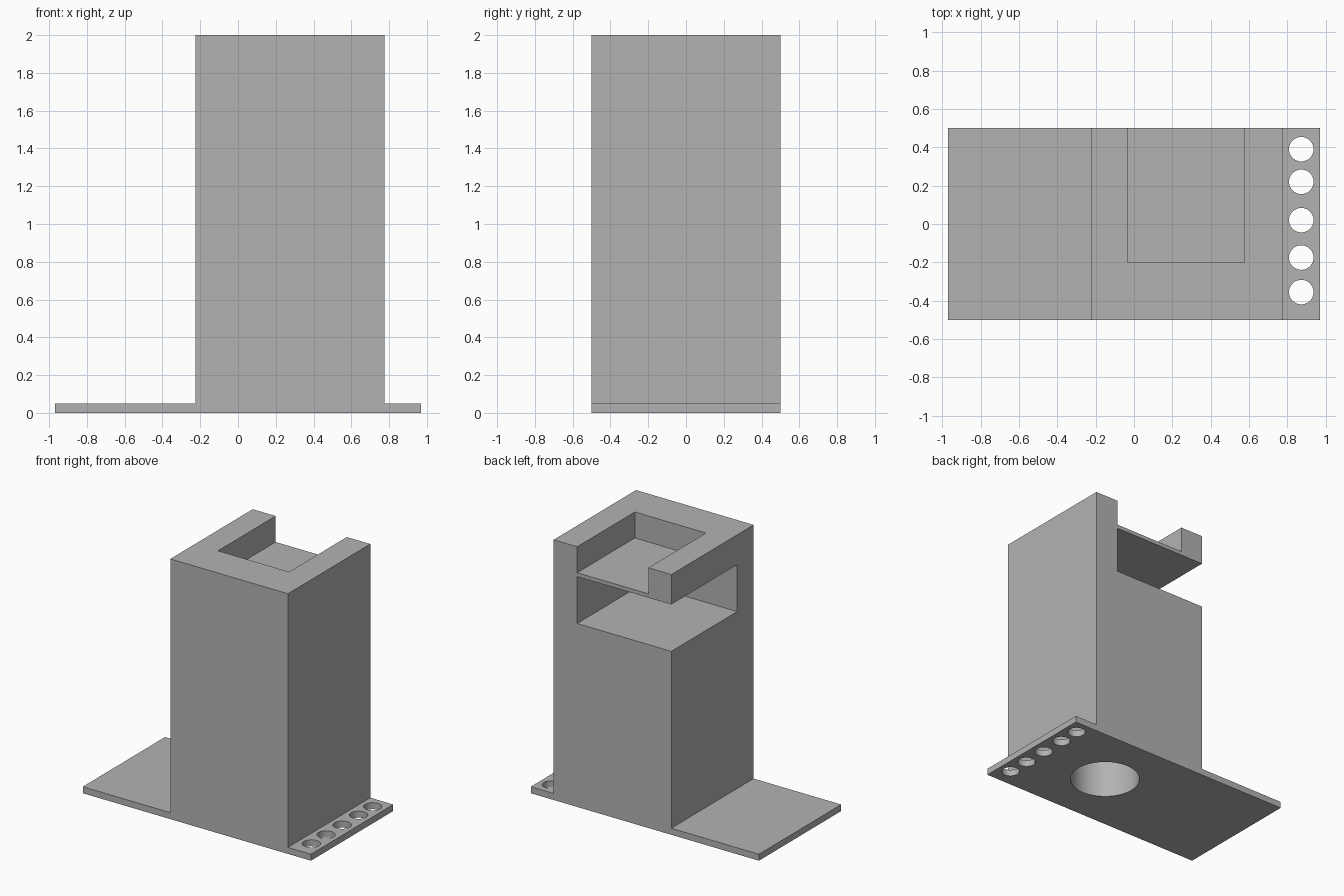
import bpy
import bmesh

old = bpy.data.objects.get("Cube")
if old:
    bpy.data.objects.remove(old, do_unlink=True)

grey = bpy.data.materials.new("plain grey")
grey.use_nodes = True
grey.diffuse_color = (0.45, 0.45, 0.45, 1)
grey.node_tree.nodes["Principled BSDF"].inputs["Base Color"].default_value = (0.45, 0.45, 0.45, 1)

# Main dimensions
HALF_LENGTH, HALF_DEPTH, HEIGHT = 0.97, 0.5, 2.0
PLATE_TOP = 0.05
TOWER_LEFT, TOWER_RIGHT = -0.225, 0.775
TOWER_MID = (TOWER_LEFT + TOWER_RIGHT) / 2
OVER = 0.1  # cutters reach this far past the surface


def add_mesh(name, bm):
    bmesh.ops.recalc_face_normals(bm, faces=bm.faces)
    mesh = bpy.data.meshes.new(name)
    bm.to_mesh(mesh)
    bm.free()
    mesh.materials.append(grey)
    obj = bpy.data.objects.new(name, mesh)
    bpy.context.collection.objects.link(obj)
    return obj


def box(name, low, high):
    bm = bmesh.new()
    bmesh.ops.create_cube(bm, size=1)
    for v in bm.verts:
        v.co = [high[i] if v.co[i] > 0 else low[i] for i in range(3)]
    return add_mesh(name, bm)


def cylinder(name, x, y, radius, low, high, sides):
    bm = bmesh.new()
    bmesh.ops.create_cone(bm, cap_ends=True, segments=sides,
                          radius1=radius, radius2=radius, depth=high - low)
    bmesh.ops.translate(bm, verts=bm.verts, vec=(x, y, (low + high) / 2))
    return add_mesh(name, bm)


# Tower and base plate: one stepped profile extruded front to back
profile = [(-HALF_LENGTH, 0), (HALF_LENGTH, 0), (HALF_LENGTH, PLATE_TOP),
           (TOWER_RIGHT, PLATE_TOP), (TOWER_RIGHT, HEIGHT),
           (TOWER_LEFT, HEIGHT), (TOWER_LEFT, PLATE_TOP), (-HALF_LENGTH, PLATE_TOP)]
bm = bmesh.new()
face = bm.faces.new([bm.verts.new((x, -HALF_DEPTH, z)) for x, z in profile])
sweep = bmesh.ops.extrude_face_region(bm, geom=[face])
bmesh.ops.translate(bm, vec=(0, 2 * HALF_DEPTH, 0),
                    verts=[g for g in sweep["geom"] if isinstance(g, bmesh.types.BMVert)])
body = add_mesh("tower_and_base", bm)

# Top tray open to the back, and the slot below it open to the back and one side
cutters = [
    box("tray_cutter", (-0.03, -0.2, 1.8), (0.575, HALF_DEPTH + OVER, HEIGHT + OVER)),
    box("slot_cutter", (TOWER_LEFT - OVER, -0.3, 1.41), (0.575, HALF_DEPTH + OVER, 1.77)),
    cylinder("bore_cutter", TOWER_MID, 0, 0.25, -OVER, 1.2, 64),
]
# Row of small holes through the short end of the plate
for y in (-0.355, -0.175, 0.02, 0.22, 0.39):
    cutters.append(cylinder("hole_cutter", 0.872, y, 0.064, -OVER, PLATE_TOP + OVER, 32))

bpy.ops.object.select_all(action="DESELECT")
body.select_set(True)
bpy.context.view_layer.objects.active = body
for cutter in cutters:
    cutter.hide_render = True
    cut = body.modifiers.new(cutter.name, "BOOLEAN")
    cut.operation = "DIFFERENCE"
    cut.solver = "EXACT"
    cut.object = cutter
    bpy.ops.object.modifier_apply(modifier=cut.name)
    bpy.data.objects.remove(cutter, do_unlink=True)

bpy.ops.object.shade_smooth_by_angle()
